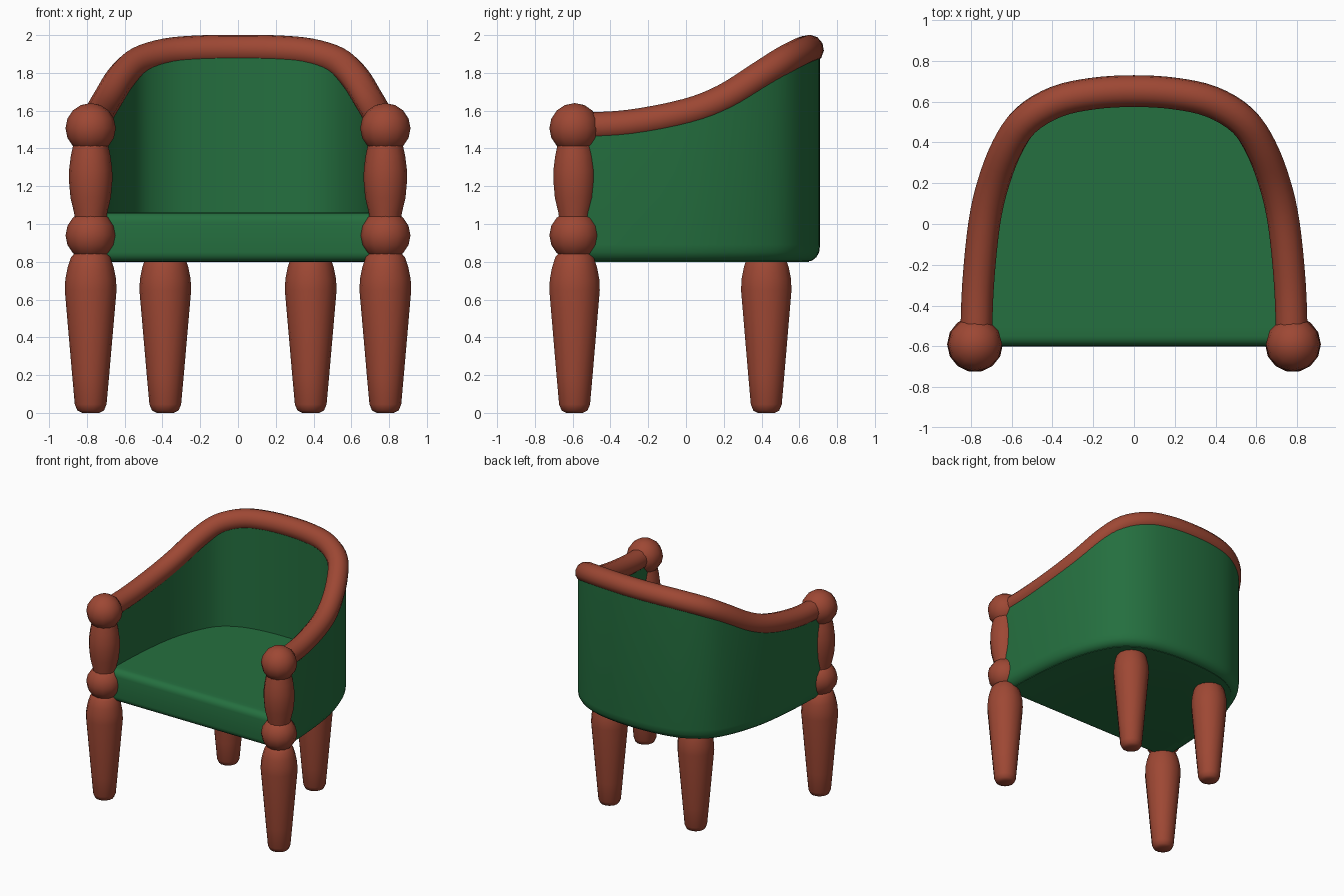
import bpy, bmesh, math
from mathutils import Vector

if "Cube" in bpy.data.objects:
    bpy.data.objects.remove(bpy.data.objects["Cube"])


def material(name, rgb):
    m = bpy.data.materials.new(name)
    m.diffuse_color = (*rgb, 1)
    m.use_nodes = True
    m.node_tree.nodes["Principled BSDF"].inputs["Base Color"].default_value = m.diffuse_color
    return m


WOOD = material("reddish wood", (0.34, 0.064, 0.034))
GREEN = material("green fabric", (0.018, 0.16, 0.05))


def finish(ob, mat, angle=40):
    ob.data.materials.clear()
    ob.data.materials.append(mat)
    bpy.ops.object.select_all(action='DESELECT')
    ob.select_set(True)
    bpy.context.view_layer.objects.active = ob
    bpy.ops.object.shade_smooth_by_angle(angle=math.radians(angle))


def mesh_object(name, bm, mat, angle=40):
    bmesh.ops.recalc_face_normals(bm, faces=bm.faces[:])
    me = bpy.data.meshes.new(name)
    bm.to_mesh(me)
    bm.free()
    ob = bpy.data.objects.new(name, me)
    bpy.context.collection.objects.link(ob)
    finish(ob, mat, angle)
    return ob


def lathe(name, profile, x, y, sides=14):
    """Turn a (radius, z) profile around a vertical axis."""
    bm = bmesh.new()
    rings = [[bm.verts.new((x + r * math.cos(2 * math.pi * i / sides),
                            y + r * math.sin(2 * math.pi * i / sides), z))
              for i in range(sides)] for r, z in profile]
    for a, b in zip(rings, rings[1:]):
        for i in range(sides):
            j = (i + 1) % sides
            bm.faces.new((a[i], a[j], b[j], b[i]))
    bm.faces.new(rings[0])
    bm.faces.new(rings[-1])
    mesh_object(name, bm, WOOD, 50)


def ball(name, x, y, z, r, height):
    bm = bmesh.new()
    bmesh.ops.create_uvsphere(bm, u_segments=12, v_segments=8, radius=r)
    for v in bm.verts:
        v.co = (v.co.x + x, v.co.y + y, v.co.z * height / r + z)
    mesh_object(name, bm, WOOD, 50)


def smooth_path(pts, steps):
    """Catmull-Rom curve through the points."""
    p = [2 * pts[0] - pts[1]] + pts + [2 * pts[-1] - pts[-2]]
    out = []
    for i in range(1, len(p) - 2):
        a, b, c, d = p[i - 1:i + 3]
        for s in range(steps):
            t = s / steps
            out.append(0.5 * (2 * b + (c - a) * t + (2 * a - 5 * b + 4 * c - d) * t * t
                              + (3 * b - a - 3 * c + d) * t ** 3))
    return out + [pts[-1]]


# Shared horseshoe path of the rail, right half mirrored to the left
half = [Vector(c) for c in (
    (0.775, -0.58, 1.51), (0.765, -0.3, 1.527), (0.735, 0, 1.585), (0.69, 0.2, 1.662),
    (0.62, 0.38, 1.775), (0.53, 0.51, 1.858), (0.38, 0.6, 1.905), (0.2, 0.64, 1.921),
    (0, 0.652, 1.924))]
path = smooth_path(half + [Vector((-p.x, p.y, p.z)) for p in half[-2::-1]], 4)

# Top rail
cu = bpy.data.curves.new("top_rail", 'CURVE')
cu.dimensions = '3D'
cu.bevel_depth = 0.078
cu.bevel_resolution = 4
cu.use_fill_caps = True
sp = cu.splines.new('POLY')
sp.points.add(len(path) - 1)
for q, p in zip(sp.points, path):
    q.co = (*p, 1)
rail = bpy.data.objects.new("top_rail", cu)
bpy.context.collection.objects.link(rail)
bpy.context.view_layer.objects.active = rail
rail.select_set(True)
bpy.ops.object.convert(target='MESH')
finish(bpy.context.view_layer.objects.active, WOOD)

# Curved upholstered back: section swept along the path (None = rail height)
section = [(-0.06, None), (-0.06, 0.8), (-0.02, 0.8), (0.015, 0.806), (0.038, 0.824),
           (0.053, 0.85), (0.058, 0.89), (0.058, None)]
bm = bmesh.new()
rows = []
for i, p in enumerate(path):
    t = path[min(i + 1, len(path) - 1)] - path[max(i - 1, 0)]
    n = Vector((t.y, -t.x, 0)).normalized()
    rows.append([bm.verts.new((p.x + n.x * o, p.y + n.y * o, p.z if z is None else z))
                 for o, z in section])
for a, b in zip(rows, rows[1:]):
    for k in range(len(section)):
        m = (k + 1) % len(section)
        bm.faces.new((a[k], a[m], b[m], b[k]))
bm.faces.new(rows[0])
bm.faces.new(rows[-1])
mesh_object("curved_back", bm, GREEN)

# Seat cushion with a rounded front edge
bm = bmesh.new()
outline = [(path[0].x, -0.6)] + [(p.x, p.y) for p in path[1:-1]] + [(path[-1].x, -0.6)]
base = bm.faces.new([bm.verts.new((x, y, 0.8)) for x, y in outline])
top = bmesh.ops.extrude_face_region(bm, geom=[base], use_keep_orig=True)["geom"]
for v in top:
    if isinstance(v, bmesh.types.BMVert):
        v.co.z = 1.06
bmesh.ops.recalc_face_normals(bm, faces=bm.faces[:])
front = [e for e in bm.edges if all(abs(v.co.y + 0.6) < 1e-4 for v in e.verts)
         and abs(e.verts[0].co.z - e.verts[1].co.z) < 1e-4]
bmesh.ops.bevel(bm, geom=front, offset=0.05, segments=5, profile=0.5, affect='EDGES')
mesh_object("seat", bm, GREEN)

# Turned legs, posts and balls
LEG = [(0.045, 0), (0.07, 0.012), (0.084, 0.045), (0.098, 0.2), (0.137, 0.65),
       (0.134, 0.71), (0.122, 0.77), (0.104, 0.825), (0.07, 0.86)]
POST = [(0.08, 1.0), (0.088, 1.06), (0.107, 1.14), (0.115, 1.23), (0.114, 1.29),
        (0.105, 1.36), (0.09, 1.43)]
for side, s in (("right", 1), ("left", -1)):
    x, y = 0.78 * s, -0.59
    lathe(f"front_leg_{side}", LEG, x, y)
    lathe(f"back_leg_{side}", LEG, 0.385 * s, 0.425)
    lathe(f"arm_post_{side}", POST, x, y)
    ball(f"seat_ball_{side}", x, y, 0.94, 0.133, 0.133)
    ball(f"arm_ball_{side}", x, y, 1.507, 0.133, 0.133)
